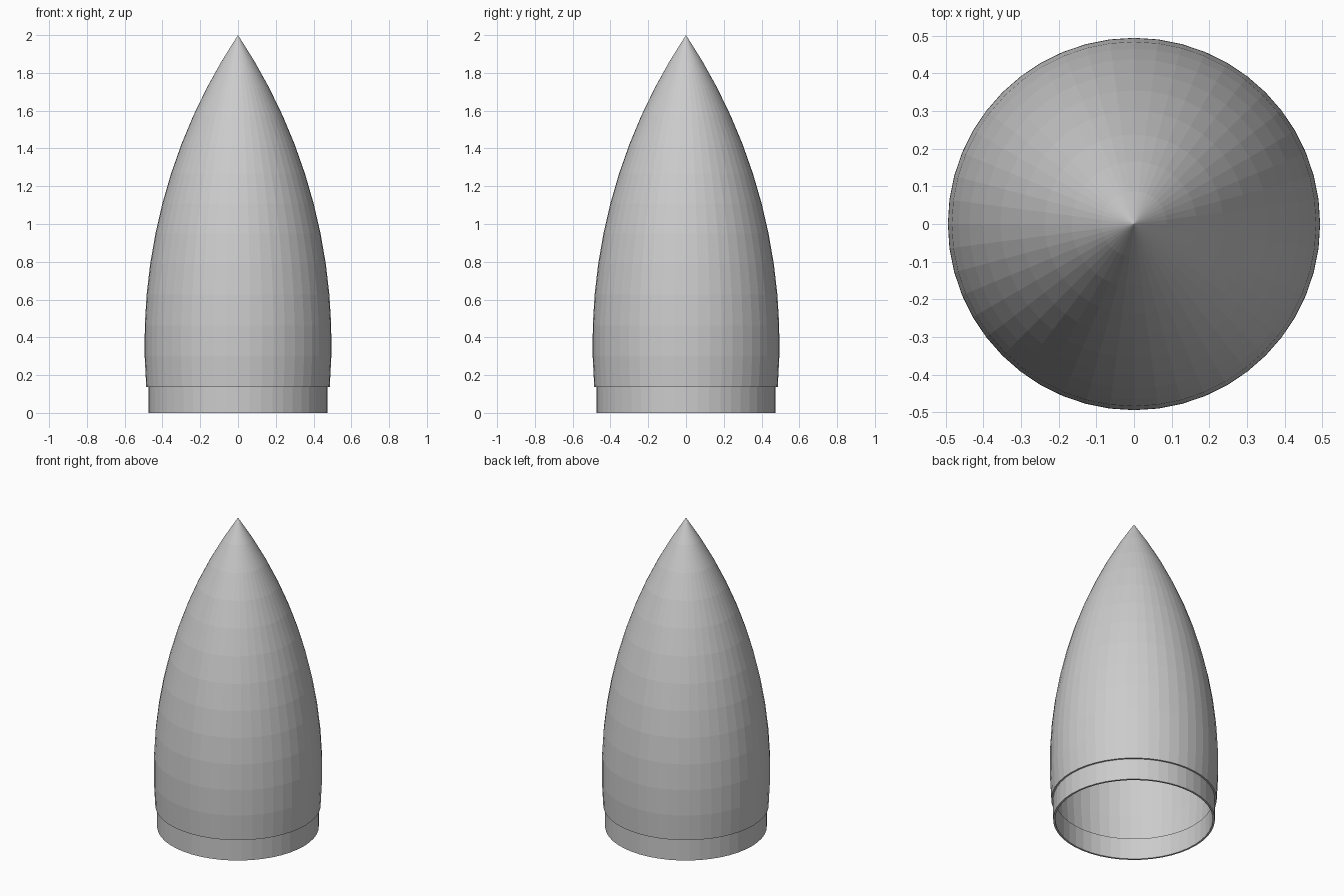
import bpy, bmesh, math

if "Cube" in bpy.data.objects:
    bpy.data.objects.remove(bpy.data.objects["Cube"])

SIDES = 48
RINGS = 12
WALL = 0.012
BASE_Z = 0.137      # step between shoulder and nose
MID_Z = 0.37        # height of the widest point
MAX_R = 0.495
TIP = 2.0 - MID_Z
RHO = (TIP ** 2 / MAX_R + MAX_R) / 2   # ogive arc radius
OFFSET = RHO - MAX_R                   # arc centre behind the axis


def ogive(rho):
    """Profile points (radius, z) along the arc from the base to the tip."""
    a0 = math.asin((BASE_Z - MID_Z) / rho)
    a1 = math.acos(OFFSET / rho)
    pts = []
    for i in range(RINGS + 1):
        a = a0 + (a1 - a0) * i / RINGS
        pts.append((max(0.0, rho * math.cos(a) - OFFSET), MID_Z + rho * math.sin(a)))
    pts[-1] = (0.0, pts[-1][1])
    return pts


def revolve(name, profile, closed=False):
    """Spin a profile about z into a flat-shaded mesh."""
    bm = bmesh.new()
    verts = [bm.verts.new((r, 0, z)) for r, z in profile]
    pairs = list(zip(verts, verts[1:]))
    if closed:
        pairs.append((verts[-1], verts[0]))
    edges = [bm.edges.new(p) for p in pairs]
    bmesh.ops.spin(bm, geom=verts + edges, cent=(0, 0, 0), axis=(0, 0, 1),
                   angle=math.tau, steps=SIDES, use_duplicate=False)
    bmesh.ops.remove_doubles(bm, verts=bm.verts[:], dist=1e-5)
    bmesh.ops.dissolve_degenerate(bm, edges=bm.edges[:], dist=1e-6)
    bmesh.ops.recalc_face_normals(bm, faces=bm.faces[:])
    mesh = bpy.data.meshes.new(name)
    bm.to_mesh(mesh)
    bm.free()
    obj = bpy.data.objects.new(name, mesh)
    bpy.context.collection.objects.link(obj)
    return obj


# Hollow nose with its open-bottomed shoulder, as one continuous wall
shoulder_r = 0.475
outer = [(shoulder_r, 0), (shoulder_r, BASE_Z)] + ogive(RHO)
inner = ogive(RHO - WALL)[::-1]
inner[-1] = (inner[-1][0] - 0.003, BASE_Z)
inner += [(shoulder_r - WALL, BASE_Z), (shoulder_r - WALL, 0)]

# Outer and inner profiles meet at the bottom rim
profile = outer + inner
revolve("nose_cone", profile, closed=True)
